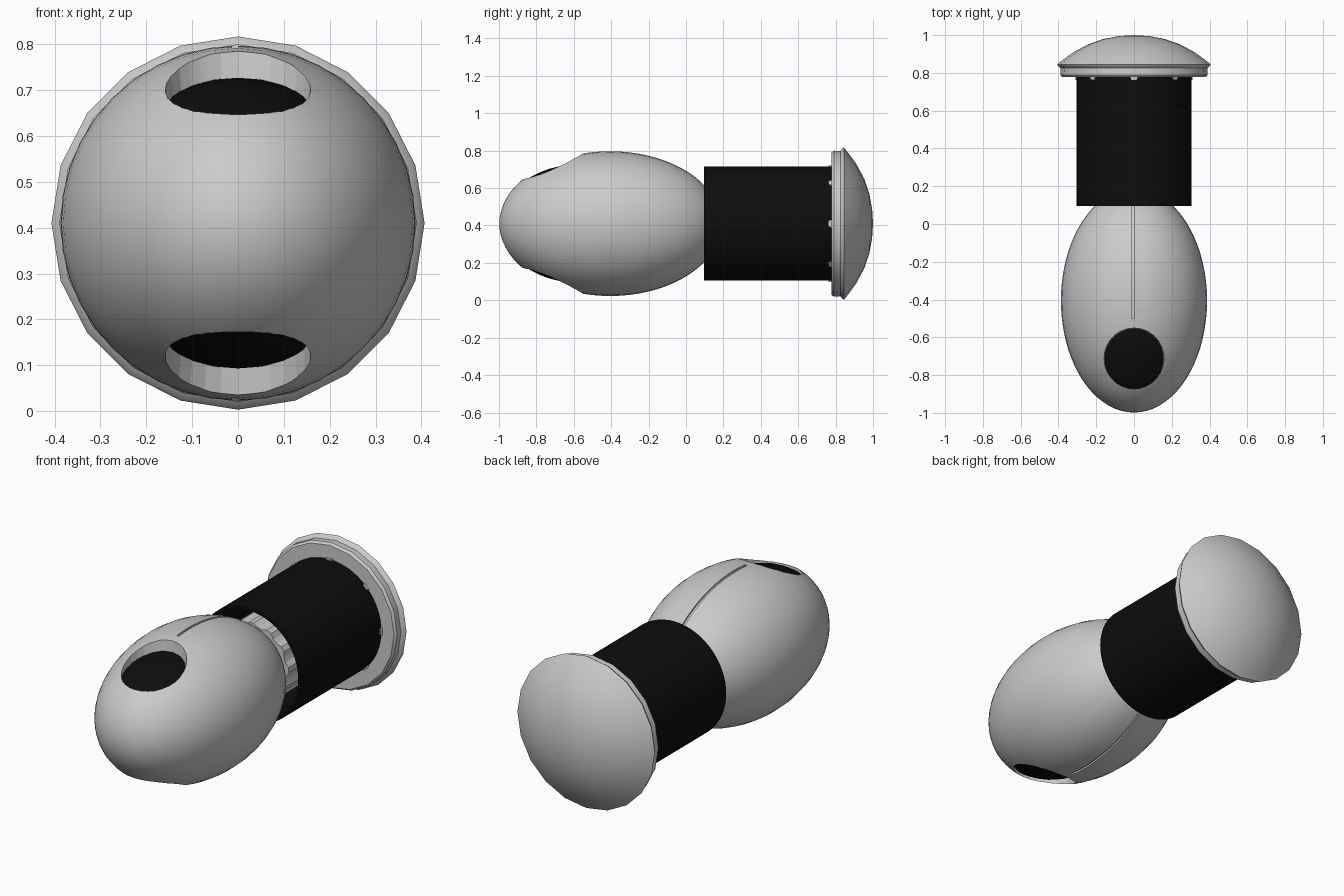
import bpy, bmesh, math
from mathutils import Vector

if "Cube" in bpy.data.objects:
    bpy.data.objects.remove(bpy.data.objects["Cube"])

CZ = 0.41          # height of the long axis
POD_Y, POD_A, POD_R = -0.405, 0.593, 0.387


def material(name, c):
    m = bpy.data.materials.new(name)
    m.diffuse_color = (c, c, c, 1)
    m.use_nodes = True
    m.node_tree.nodes["Principled BSDF"].inputs["Base Color"].default_value = m.diffuse_color
    return m


GREY = material("light grey", 0.6)
BLACK = material("black", 0.004)


def finish(bm, name, mat, angle=35):
    bmesh.ops.remove_doubles(bm, verts=bm.verts, dist=1e-5)
    bmesh.ops.recalc_face_normals(bm, faces=bm.faces)
    me = bpy.data.meshes.new(name)
    bm.to_mesh(me)
    bm.free()
    me.materials.append(mat)
    ob = bpy.data.objects.new(name, me)
    bpy.context.collection.objects.link(ob)
    bpy.ops.object.select_all(action='DESELECT')
    ob.select_set(True)
    bpy.context.view_layer.objects.active = ob
    if angle:
        bpy.ops.object.shade_smooth_by_angle(angle=math.radians(angle))
    return ob


def lathe(name, profile, sides, mat, closed=False, angle=35):
    """Spin (radius, y) points round the long axis."""
    bm = bmesh.new()
    vs = [bm.verts.new((r, y, CZ)) for r, y in profile]
    n = len(vs)
    es = [bm.edges.new((vs[i], vs[(i + 1) % n])) for i in range(n if closed else n - 1)]
    bmesh.ops.spin(bm, geom=vs + es, cent=(0, 0, CZ), axis=(0, 1, 0),
                   angle=2 * math.pi, steps=sides)
    return finish(bm, name, mat, angle)


def ellipse(y0, a, r, n):
    return [(r * math.sin(math.pi * i / n), y0 - a * math.cos(math.pi * i / n))
            for i in range(n + 1)]


def cut(ob, cutter):
    cutter.hide_render = True
    cutter.hide_viewport = False
    cutter.display_type = 'WIRE'
    m = ob.modifiers.new("cut", 'BOOLEAN')
    m.object = cutter
    m.operation = 'DIFFERENCE'
    m.solver = 'EXACT'
    bpy.context.view_layer.objects.active = ob
    bpy.ops.object.modifier_apply(modifier=m.name)
    bpy.data.objects.remove(cutter)


# egg-shaped front pod
pod = lathe("front_pod", ellipse(POD_Y, POD_A, POD_R, 36), 40, GREY)

for s in (1, -1):
    # round opening, slightly flared outward
    bm = bmesh.new()
    rings = []
    for r, z in ((0.155, 0.12), (0.155, 0.25), (0.172, 0.42)):
        rings.append([bm.verts.new((r * math.cos(t * math.pi / 14), -0.718 + r * math.sin(t * math.pi / 14),
                                    CZ + s * z)) for t in range(28)])
    for a, b in zip(rings, rings[1:]):
        for i in range(28):
            bm.faces.new((a[i], a[(i + 1) % 28], b[(i + 1) % 28], b[i]))
    bm.faces.new(rings[0])
    bm.faces.new(rings[-1])
    cut(pod, finish(bm, "opening_cutter", GREY, 0))

    # narrow seam groove following the pod curve
    bm = bmesh.new()
    secs = []
    for i in range(17):
        y = -0.5 + 0.62 * i / 16
        r = POD_R * math.sqrt(1 - ((y - POD_Y) / POD_A) ** 2)
        secs.append([bm.verts.new((x, y, CZ + s * z)) for x, z in
                     ((-0.013, r - 0.01), (0.001, r - 0.01), (0.001, r + 0.05), (-0.013, r + 0.05))])
    for a, b in zip(secs, secs[1:]):
        for i in range(4):
            bm.faces.new((a[i], a[(i + 1) % 4], b[(i + 1) % 4], b[i]))
    bm.faces.new(secs[0])
    bm.faces.new(secs[-1])
    cut(pod, finish(bm, "groove_cutter", GREY, 0))

bpy.ops.object.select_all(action='DESELECT')
pod.select_set(True)
bpy.context.view_layer.objects.active = pod
bpy.ops.object.shade_smooth_by_angle(angle=math.radians(35))

# dark core seen through the openings
lathe("inner_core", ellipse(-0.57, 0.422, 0.317, 24), 40, BLACK)

# hollow black sleeve
lathe("sleeve", [(0.305, 0.095), (0.305, 0.79), (0.29, 0.79), (0.29, 0.095)], 64, BLACK, closed=True)

# ribbed shaft inside the sleeve
bm = bmesh.new()
ends = []
for y in (0.13, 0.79):
    ends.append([bm.verts.new((r * math.cos(a), y, CZ + r * math.sin(a)))
                 for i in range(48)
                 for r, a in [((0.21, 0.195)[(i // 2) % 2], i * math.pi / 24)]])
for i in range(48):
    j = (i + 1) % 48
    bm.faces.new((ends[0][i], ends[0][j], ends[1][j], ends[1][i]))
for e in ends:
    bm.faces.new(e)
finish(bm, "ribbed_shaft", GREY, 0)

# domed rear cap with stepped rim
lathe("rear_cap", [(0, 1.0), (0.08, 0.995), (0.16, 0.98), (0.24, 0.953), (0.32, 0.91), (0.375, 0.87),
                   (0.407, 0.845), (0.402, 0.836), (0.388, 0.825), (0.39, 0.79), (0.38, 0.777),
                   (0.29, 0.777), (0, 0.777)], 20, GREY)

# small clips where sleeve meets cap
bm = bmesh.new()
for k in range(8):
    a = k * math.pi / 4
    out, side = Vector((math.cos(a), 0, math.sin(a))), Vector((-math.sin(a), 0, math.cos(a)))
    c = Vector((0, 0.775, CZ)) + out * 0.303
    vs = bmesh.ops.create_cube(bm, size=1)["verts"]
    for v in vs:
        p = v.co.copy()
        v.co = c + out * p.x * 0.016 + side * p.z * (0.05 if p.y > 0 else 0.025) + Vector((0, p.y * 0.026, 0))
finish(bm, "cap_clips", GREY, 0)
